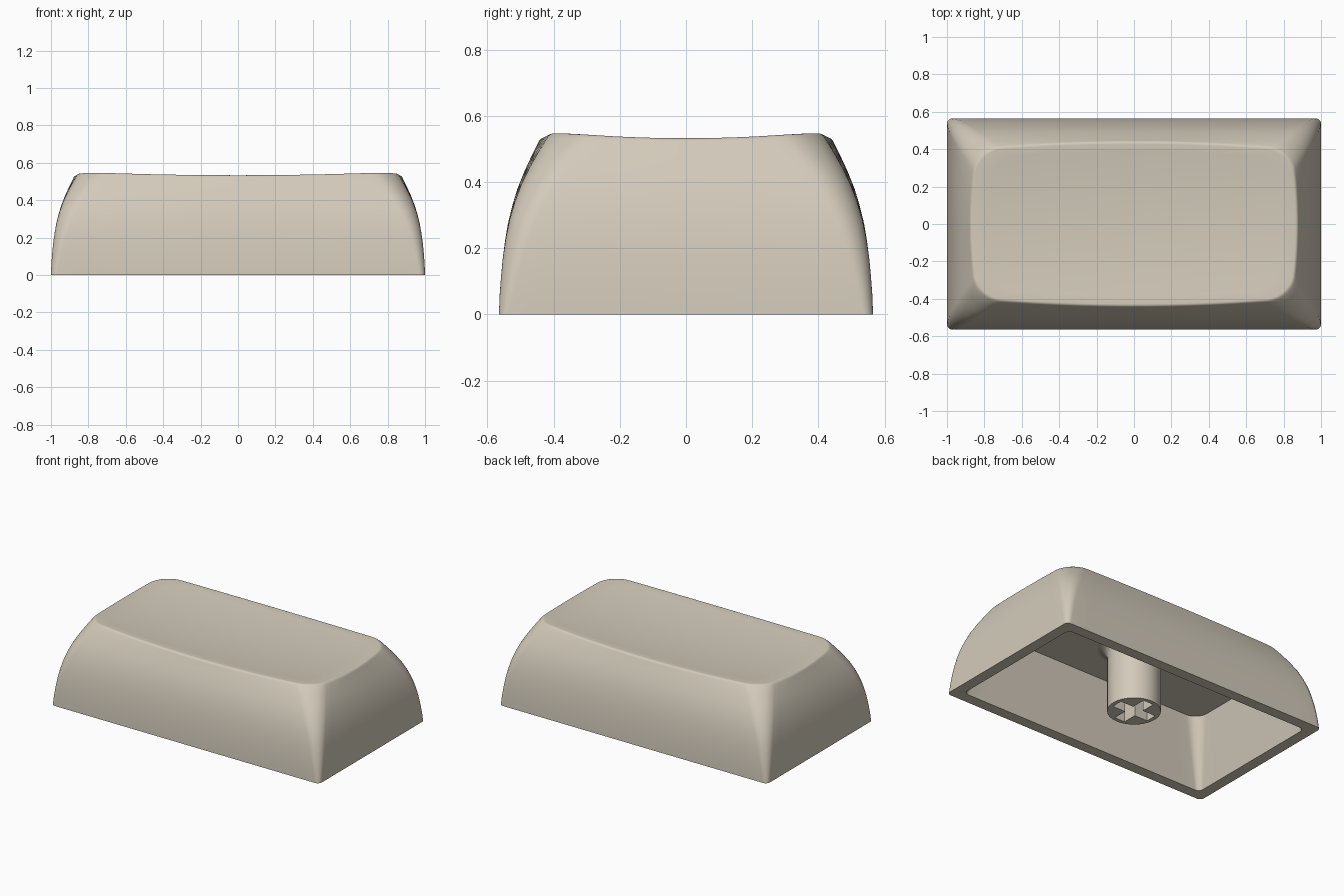
import bpy, bmesh, math

cube = bpy.data.objects.get("Cube")
if cube:
    bpy.data.objects.remove(cube, do_unlink=True)

beige = bpy.data.materials.new("warm beige plastic")
beige.use_nodes = True
colour = (0.65, 0.595, 0.495, 1)
beige.diffuse_color = colour
bsdf = beige.node_tree.nodes["Principled BSDF"]
bsdf.inputs["Base Color"].default_value = colour
bsdf.inputs["Roughness"].default_value = 0.6


def finish(bm, name, angle):
    """Turn a bmesh into a smooth-shaded object with the plastic material."""
    bmesh.ops.recalc_face_normals(bm, faces=bm.faces[:])
    mesh = bpy.data.meshes.new(name)
    bm.to_mesh(mesh)
    bm.free()
    mesh.materials.append(beige)
    obj = bpy.data.objects.new(name, mesh)
    bpy.context.collection.objects.link(obj)
    bpy.ops.object.select_all(action='DESELECT')
    obj.select_set(True)
    bpy.context.view_layer.objects.active = obj
    bpy.ops.object.shade_smooth_by_angle(angle=math.radians(angle))


def rounded_rect(a, b, r, bow=0.0, arc=12, side=16):
    """Rounded rectangle whose sides bulge outwards as bow grows to 1."""
    pts = []
    corners = [(1, 1), (-1, 1), (-1, -1), (1, -1)]
    for k, (sx, sy) in enumerate(corners):
        for i in range(arc + 1):
            ang = math.pi / 2 * (k + i / arc)
            pts.append((sx * (a - r) + r * math.cos(ang),
                        sy * (b - r) + r * math.sin(ang)))
        nx, ny = corners[(k + 1) % 4]
        x0, y0 = pts[-1]
        x1 = nx * (a - r) + r * math.cos(ang)
        y1 = ny * (b - r) + r * math.sin(ang)
        for i in range(1, side):
            f = i / side
            pts.append((x0 + (x1 - x0) * f, y0 + (y1 - y0) * f))
    return [(x * (1 - 0.038 * bow * (y / b) ** 2),
             y * (1 - 0.085 * bow * (x / a) ** 2)) for x, y in pts]


def dish(x, y):
    """Height of the scooped top surface."""
    return 0.509 + 0.031 * x * x + 0.134 * y * y


def add_ring(bm, coords):
    return [bm.verts.new(c) for c in coords]


def loft(bm, rings):
    for lo, hi in zip(rings, rings[1:]):
        n = len(lo)
        for i in range(n):
            j = (i + 1) % n
            bm.faces.new((lo[i], lo[j], hi[j], hi[i]))


# Cap shell: cavity ceiling, cavity walls, lip, outer walls, rim, scooped top
bm = bmesh.new()
rings = []
A, B = 1.0, 0.565
for t in (1.0, 0.5, 0.0):
    z, inset = 0.43 * t, 0.073 + 0.092 * t
    pts = rounded_rect(A - inset, B - inset, 0.035 + 0.055 * t)
    rings.append(add_ring(bm, [(x, y, z) for x, y in pts]))
bm.faces.new(rings[0])

# Outer wall: (share of height, inset), curving inwards towards the top
wall = [(0, 0), (0.1, 0.002), (0.2, 0.006), (0.3, 0.011), (0.4, 0.018),
        (0.5, 0.027), (0.6, 0.040), (0.7, 0.056), (0.8, 0.077),
        (0.9, 0.101), (0.97, 0.119)]
for t, inset in wall:
    pts = rounded_rect(A - inset, B - inset, 0.03 + 0.1 * t, t ** 3)
    rings.append(add_ring(bm, [(x, y, t * dish(x, y)) for x, y in pts]))

# Rounded rim
for i in range(1, 5):
    ang = math.pi / 2 * i / 4
    inset = 0.119 + 0.004 * math.sin(ang) + 0.014 * (1 - math.cos(ang))
    pts = rounded_rect(A - inset, B - inset, 0.13, 1)
    drop = 0.016 * (1 - math.sin(ang))
    rings.append(add_ring(bm, [(x, y, dish(x, y) - drop) for x, y in pts]))

# Scooped top
for s in (0.9, 0.75, 0.6, 0.45, 0.3, 0.15, 0.03):
    rings.append(add_ring(bm, [(x * s, y * s, dish(x * s, y * s)) for x, y in pts]))
loft(bm, rings)
bm.faces.new(rings[-1])
finish(bm, "cap_shell", 35)

# Stem: round post with a fillet into the ceiling and a cross-shaped socket below
bm = bmesh.new()
R, FILLET, N = 0.162, 0.065, 48
profile = [(R, 0)]
for i in range(7):
    ang = math.pi / 2 * i / 6
    profile.append((R + FILLET * (1 - math.cos(ang)),
                    0.431 - FILLET * (1 - math.sin(ang))))
profile.append((R + FILLET, 0.45))
rings = [add_ring(bm, [(r * math.cos(2 * math.pi * i / N),
                        r * math.sin(2 * math.pi * i / N), z) for i in range(N)])
         for r, z in profile]
loft(bm, rings)
bm.faces.new(rings[-1])
L, W = 0.135, 0.038
cross = [(L, -W), (L, W), (W, W), (W, L), (-W, L), (-W, W),
         (-L, W), (-L, -W), (-W, -W), (-W, -L), (W, -L), (W, -W)]
socket = [add_ring(bm, [(x, y, z) for x, y in cross]) for z in (0, 0.26)]
loft(bm, socket)
bm.faces.new(socket[1])
open_edges = [e for e in bm.edges if len(e.link_faces) == 1]
bmesh.ops.triangle_fill(bm, edges=open_edges, use_beauty=True)
finish(bm, "stem", 35)
